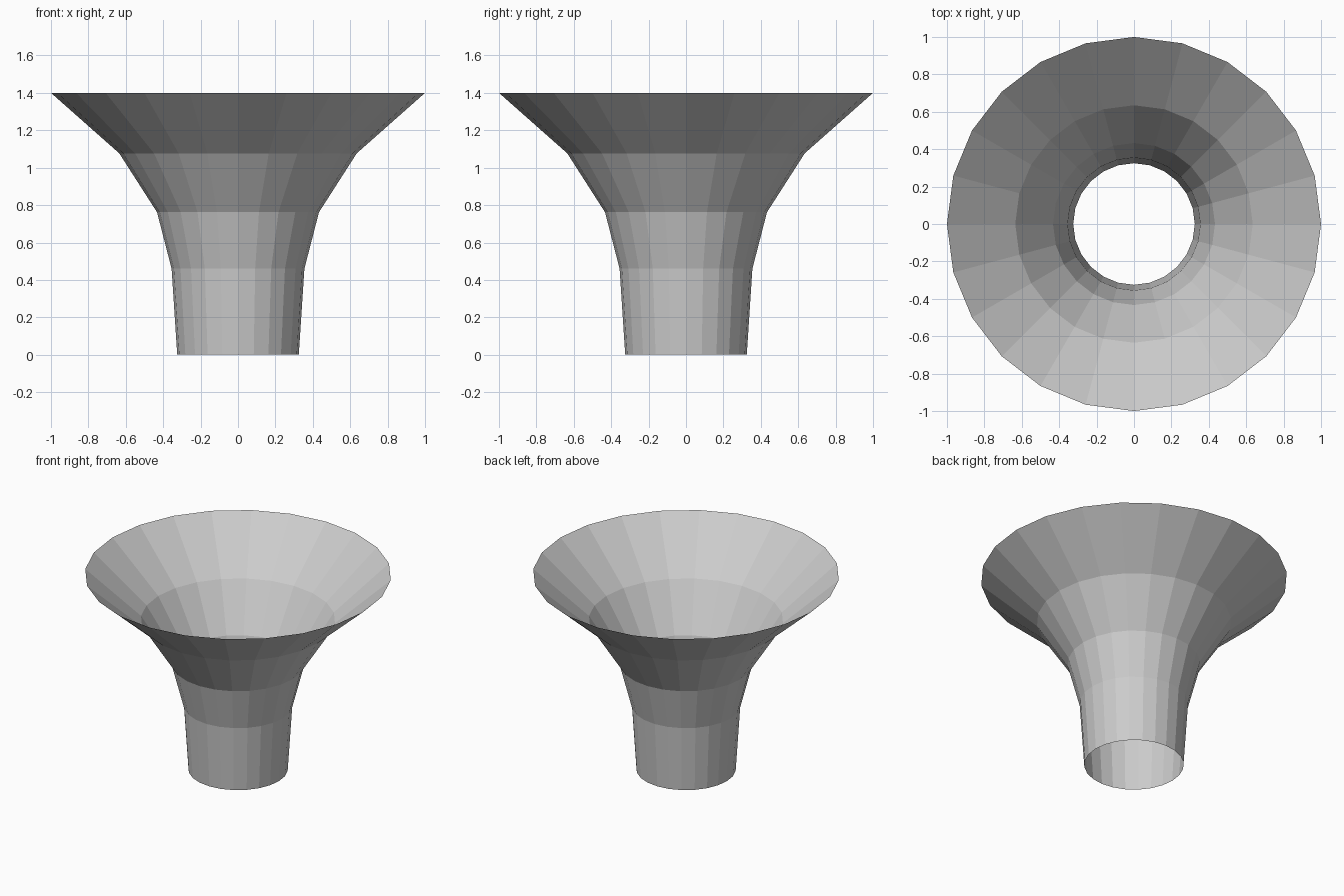
import bpy, bmesh
from math import cos, sin, tau

if "Cube" in bpy.data.objects:
    bpy.data.objects.remove(bpy.data.objects["Cube"])

SIDES = 24
# Flared profile: (radius, height)
PROFILE = [(0.325, 0.0), (0.355, 0.46), (0.433, 0.762), (0.635, 1.077), (1.0, 1.4)]

# Open, single-walled flared funnel
bm = bmesh.new()
rings = [[bm.verts.new((r * cos(tau * i / SIDES), r * sin(tau * i / SIDES), z))
          for i in range(SIDES)] for r, z in PROFILE]
for low, high in zip(rings, rings[1:]):
    for i in range(SIDES):
        j = (i + 1) % SIDES
        bm.faces.new((low[i], low[j], high[j], high[i]))

mesh = bpy.data.meshes.new("flared_funnel")
bm.to_mesh(mesh)
bm.free()
bpy.context.collection.objects.link(bpy.data.objects.new("flared_funnel", mesh))
